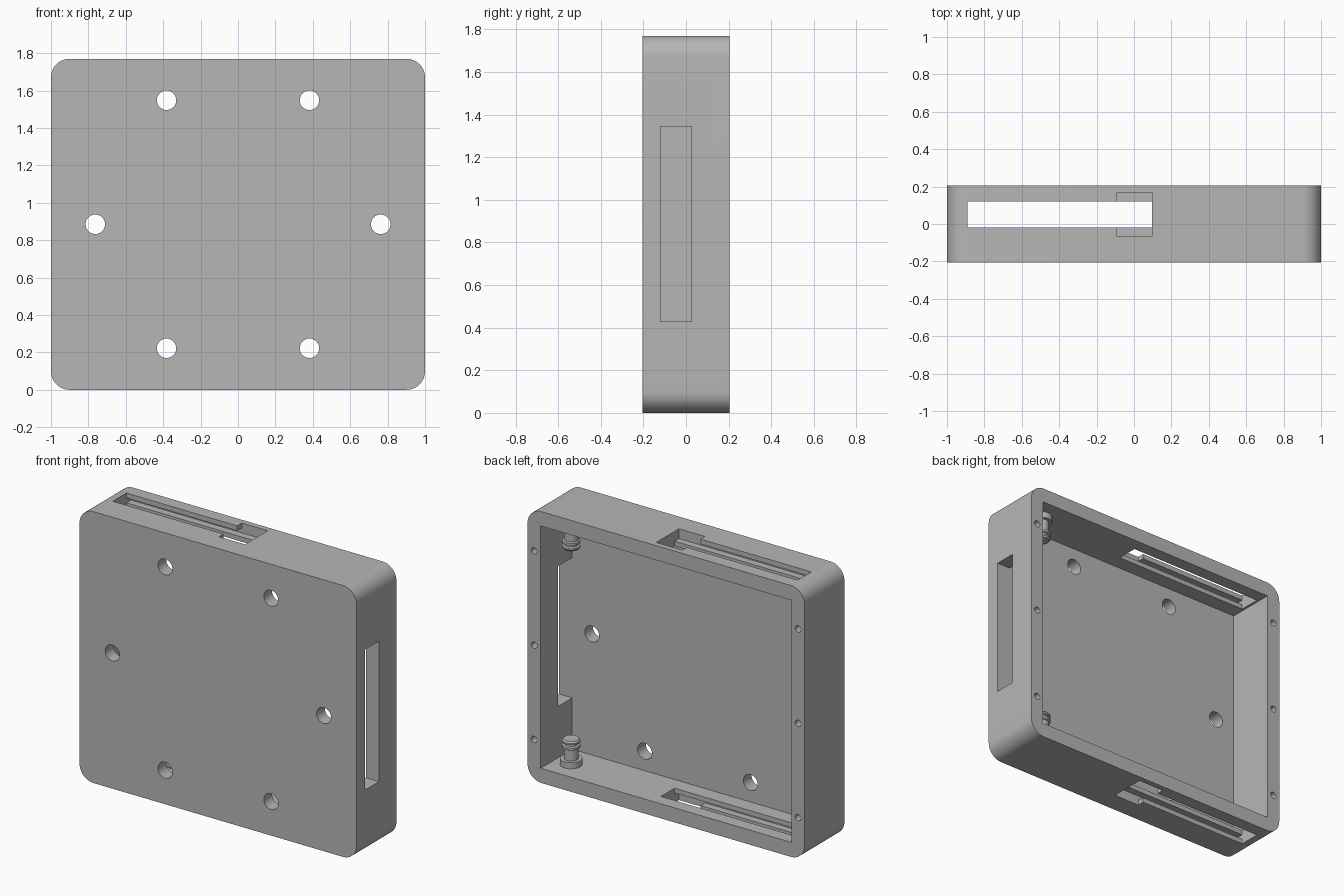
import bpy, bmesh, math
from mathutils import Matrix, Vector

old = bpy.data.objects.get("Cube")
if old:
    bpy.data.objects.remove(old, do_unlink=True)

W, H, D = 2.0, 1.77, 0.41      # outer size in x, z, y
WALL, FLOOR_Y = 0.095, -0.12   # rim thickness, inner face of the front plate
BACK = D / 2

grey = bpy.data.materials.new("plain_grey")
grey.use_nodes = True
colour = (0.47, 0.47, 0.47, 1)
grey.diffuse_color = colour
grey.node_tree.nodes["Principled BSDF"].inputs["Base Color"].default_value = colour


def add_object(name, bm):
    bmesh.ops.recalc_face_normals(bm, faces=bm.faces)
    mesh = bpy.data.meshes.new(name)
    bm.to_mesh(mesh)
    bm.free()
    mesh.materials.append(grey)
    obj = bpy.data.objects.new(name, mesh)
    bpy.context.collection.objects.link(obj)
    return obj


def box(name, x, y, z):
    bm = bmesh.new()
    size = [b - a for a, b in (x, y, z)]
    mid = [(a + b) / 2 for a, b in (x, y, z)]
    bmesh.ops.create_cube(bm, size=1, matrix=Matrix.Translation(mid) @ Matrix.Diagonal((*size, 1)))
    return add_object(name, bm)


def hole(name, x, z, radius, y0, y1):
    bm = bmesh.new()
    place = Matrix.Translation((x, (y0 + y1) / 2, z)) @ Matrix.Rotation(math.pi / 2, 4, 'X')
    bmesh.ops.create_cone(bm, cap_ends=True, segments=32, radius1=radius, radius2=radius,
                          depth=y1 - y0, matrix=place)
    return add_object(name, bm)


def cut(target, cutter):
    cutter.hide_render = True
    mod = target.modifiers.new("cut", 'BOOLEAN')
    mod.operation, mod.solver, mod.object = 'DIFFERENCE', 'EXACT', cutter
    select(target)
    bpy.ops.object.modifier_apply(modifier=mod.name)
    bpy.data.objects.remove(cutter, do_unlink=True)


def select(obj):
    bpy.ops.object.select_all(action='DESELECT')
    obj.select_set(True)
    bpy.context.view_layer.objects.active = obj


def smooth(obj):
    select(obj)
    bpy.ops.object.shade_smooth_by_angle(angle=math.radians(30))


# Case: block with four rounded corners
bm = bmesh.new()
bmesh.ops.create_cube(bm, size=1, matrix=Matrix.Translation((0, 0, H / 2)) @ Matrix.Diagonal((W, D, H, 1)))
corners = [e for e in bm.edges if abs((e.verts[0].co - e.verts[1].co).y) > D / 2]
bmesh.ops.bevel(bm, geom=corners, offset=0.1, segments=12, profile=0.5, affect='EDGES')
case = add_object("case_shell", bm)

# Cavity open at the back
cut(case, box("cavity", (-1 + WALL, 1 - WALL), (FLOOR_Y, BACK + 0.1), (WALL, H - WALL)))

# Round holes through the front plate
mid = H / 2
for side in (-1, 1):
    for x, dz in ((0.382, 0.663), (0.382, -0.663), (0.763, 0)):
        cut(case, hole("front_hole", side * x, mid + dz, 0.052, -0.3, 0))
    # Blind screw holes in the back rim
    for dz in (-0.615, 0, 0.615):
        cut(case, hole("screw_hole", side * (1 - WALL / 2), mid + dz, 0.021, 0.06, BACK + 0.1))

# Side slot in the left wall
cut(case, box("side_slot", (0.85, 1.1), (FLOOR_Y, 0.025), (0.43, 1.345)))


# Keyhole rails in the top and bottom walls
def level(side, a, b):
    return sorted((mid + side * (mid - a), mid + side * (mid - b)))


for side in (-1, 1):
    cut(case, box("rail_slot", (-0.89, 0.097), (-0.02, 0.12), level(side, -0.1, WALL + 0.05)))
    cut(case, box("rail_entry", (-0.09, 0.097), (-0.066, 0.168), level(side, -0.1, 0.05)))
    cut(case, box("rail_channel", (-0.89, 0.097), (-0.066, 0.168), level(side, 0.032, 0.064)))
smooth(case)

# Grooved pegs on the inside of the top and bottom walls
profile = [(0, -0.005), (0.066, -0.005), (0.066, 0.04), (0.044, 0.04), (0.044, 0.11),
           (0.054, 0.115), (0.054, 0.13), (0.042, 0.135), (0.042, 0.145),
           (0.054, 0.15), (0.054, 0.16), (0.046, 0.17), (0, 0.17)]
for name, side in (("lower_peg", -1), ("upper_peg", 1)):
    bm = bmesh.new()
    points = [bm.verts.new((r, 0, h)) for r, h in profile]
    edges = [bm.edges.new(pair) for pair in zip(points, points[1:])]
    bmesh.ops.spin(bm, geom=points + edges, cent=(0, 0, 0), axis=(0, 0, 1),
                   angle=math.tau, steps=32)
    bmesh.ops.remove_doubles(bm, verts=bm.verts, dist=0.0005)
    bmesh.ops.scale(bm, vec=Vector((1, 1, -side)), verts=bm.verts)
    bmesh.ops.translate(bm, vec=Vector((0.79, 0.055, mid + side * (mid - WALL))), verts=bm.verts)
    smooth(add_object(name, bm))
